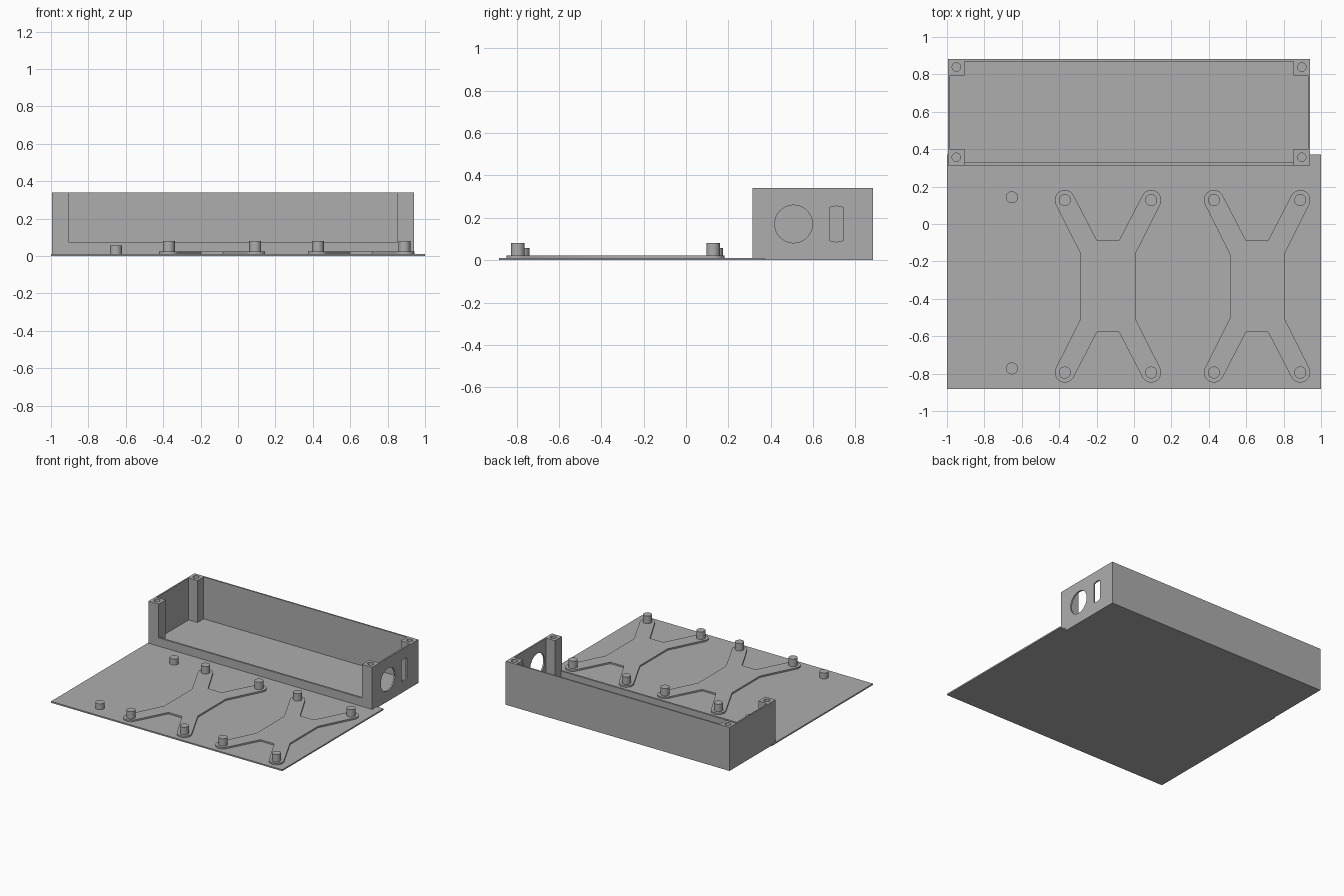
import bpy, bmesh
from math import cos, sin, pi, asin, atan2
from mathutils import Matrix, Vector

cube = bpy.data.objects.get("Cube")
if cube:
    bpy.data.objects.remove(cube, do_unlink=True)

GREY = (0.42, 0.42, 0.42, 1)
grey = bpy.data.materials.new("plain grey")
grey.use_nodes = True
grey.diffuse_color = GREY
grey.node_tree.nodes["Principled BSDF"].inputs["Base Color"].default_value = GREY

# Maps a profile drawn in (y, z) and extruded to a solid running along x
ALONG_X = Matrix(((0, 0, 1, 0), (1, 0, 0, 0), (0, 1, 0, 0), (0, 0, 0, 1)))


def prism(name, outline, low, high, matrix=None):
    """Extrude a closed outline from low to high."""
    bm = bmesh.new()
    face = bm.faces.new([bm.verts.new((u, v, low)) for u, v in outline])
    top = bmesh.ops.extrude_face_region(bm, geom=[face])["geom"]
    verts = [g for g in top if isinstance(g, bmesh.types.BMVert)]
    bmesh.ops.translate(bm, verts=verts, vec=(0, 0, high - low))
    if matrix:
        bm.transform(matrix)
    bmesh.ops.recalc_face_normals(bm, faces=bm.faces)
    mesh = bpy.data.meshes.new(name)
    bm.to_mesh(mesh)
    bm.free()
    mesh.materials.append(grey)
    obj = bpy.data.objects.new(name, mesh)
    bpy.context.collection.objects.link(obj)
    return obj


def rect(u0, u1, v0, v1):
    return [(u0, v0), (u1, v0), (u1, v1), (u0, v1)]


def arc(u, v, r, start=0, end=2 * pi, n=32, closed=True):
    steps = n if closed else n - 1
    return [(u + r * cos(start + (end - start) * i / steps),
             v + r * sin(start + (end - start) * i / steps)) for i in range(n)]


def smooth(obj):
    bpy.ops.object.select_all(action="DESELECT")
    obj.select_set(True)
    bpy.context.view_layer.objects.active = obj
    bpy.ops.object.shade_smooth_by_angle(angle=pi / 6)


def carve(obj, cutters):
    """Subtract the cutters, keep the result and remove the cutters."""
    for cutter in cutters:
        cutter.hide_render = True
        mod = obj.modifiers.new("cut", "BOOLEAN")
        mod.operation, mod.solver, mod.object = "DIFFERENCE", "EXACT", cutter
    graph = bpy.context.evaluated_depsgraph_get()
    result = bpy.data.meshes.new_from_object(obj.evaluated_get(graph))
    obj.modifiers.clear()
    obj.data = result
    for cutter in cutters:
        bpy.data.objects.remove(cutter, do_unlink=True)


# Mounting plate
PLATE = 0.011
prism("base_plate", rect(-1, 1, -0.882, 0.371), 0, PLATE)

# Open box with corner posts
X0, X1, Y0, Y1, H = -0.994, 0.942, 0.313, 0.882, 0.34
PX0, PX1, PY0, PY1 = -0.906, 0.854, 0.4, 0.795
IX0, IX1, IY0, IY1 = -0.983, 0.93, 0.328, 0.87
FLOOR, TOP = 0.012, 0.5
box = prism("open_box", rect(X0, X1, Y0, Y1), 0, H)
cavity = [(PX0, IY0), (PX1, IY0), (PX1, PY0), (IX1, PY0), (IX1, PY1), (PX1, PY1),
          (PX1, IY1), (PX0, IY1), (PX0, PY1), (IX0, PY1), (IX0, PY0), (PX0, PY0)]
cutters = [prism("cavity_cutter", cavity, FLOOR, TOP),
           prism("front_opening_cutter", rect(PX0, PX1, Y0 - 0.1, IY0 + 0.01), 0.076, TOP)]
# Screw holes in the posts
for x in (-0.95, 0.897):
    for y in (0.357, 0.839):
        cutters.append(prism("screw_hole_cutter", arc(x, y, 0.0225, n=24), 0.03, TOP))
# Openings in the end walls: round hole and slot on the left, small hole on the right
MID = 0.171
half, r = 0.033, 0.084
tilt = asin(half / r)
slot = (arc(0.71, MID, r, pi / 2 - tilt, pi / 2 + tilt, 8, False)
        + arc(0.71, MID, r, 1.5 * pi - tilt, 1.5 * pi + tilt, 8, False))
cutters += [prism("large_hole_cutter", arc(0.508, MID, 0.089, n=48), 0.9, 1.1, ALONG_X),
            prism("slot_cutter", slot, 0.9, 1.1, ALONG_X),
            prism("small_hole_cutter", arc(0.541, MID, 0.06, n=48), -1.1, -0.95, ALONG_X)]
carve(box, cutters)
smooth(box)

# Cross-shaped mounts with four pegs each
MOUNT, PEG, LOBE, PEG_R = 0.023, 0.081, 0.0535, 0.032
PEG_X, PEG_Y, MID_Y = 0.231, 0.461, -0.333
lean = atan2(-0.447, 0.894)
quarter = [(0.146, 0.172)] + arc(PEG_X, PEG_Y, LOBE, lean, lean + pi, 16, False) + [(0.059, 0.245)]


def mirrored(points, sx, sy):
    out = [(sx * u, sy * v) for u, v in points]
    return out if sx * sy > 0 else out[::-1]


CORNERS = ((1, 1), (-1, 1), (-1, -1), (1, -1))
for side, cx in (("right", -0.139), ("left", 0.658)):
    outline = [(cx + u, MID_Y + v) for sx, sy in CORNERS for u, v in mirrored(quarter, sx, sy)]
    smooth(prism(side + "_cross_mount", outline, PLATE, MOUNT))
    for sx, sy in CORNERS:
        smooth(prism(side + "_mount_peg",
                     arc(cx + sx * PEG_X, MID_Y + sy * PEG_Y, PEG_R), MOUNT, PEG))

# Two short pegs standing alone on the plate
for y in (0.143, -0.772):
    smooth(prism("short_peg", arc(-0.653, y, PEG_R, n=24), PLATE, 0.057))
